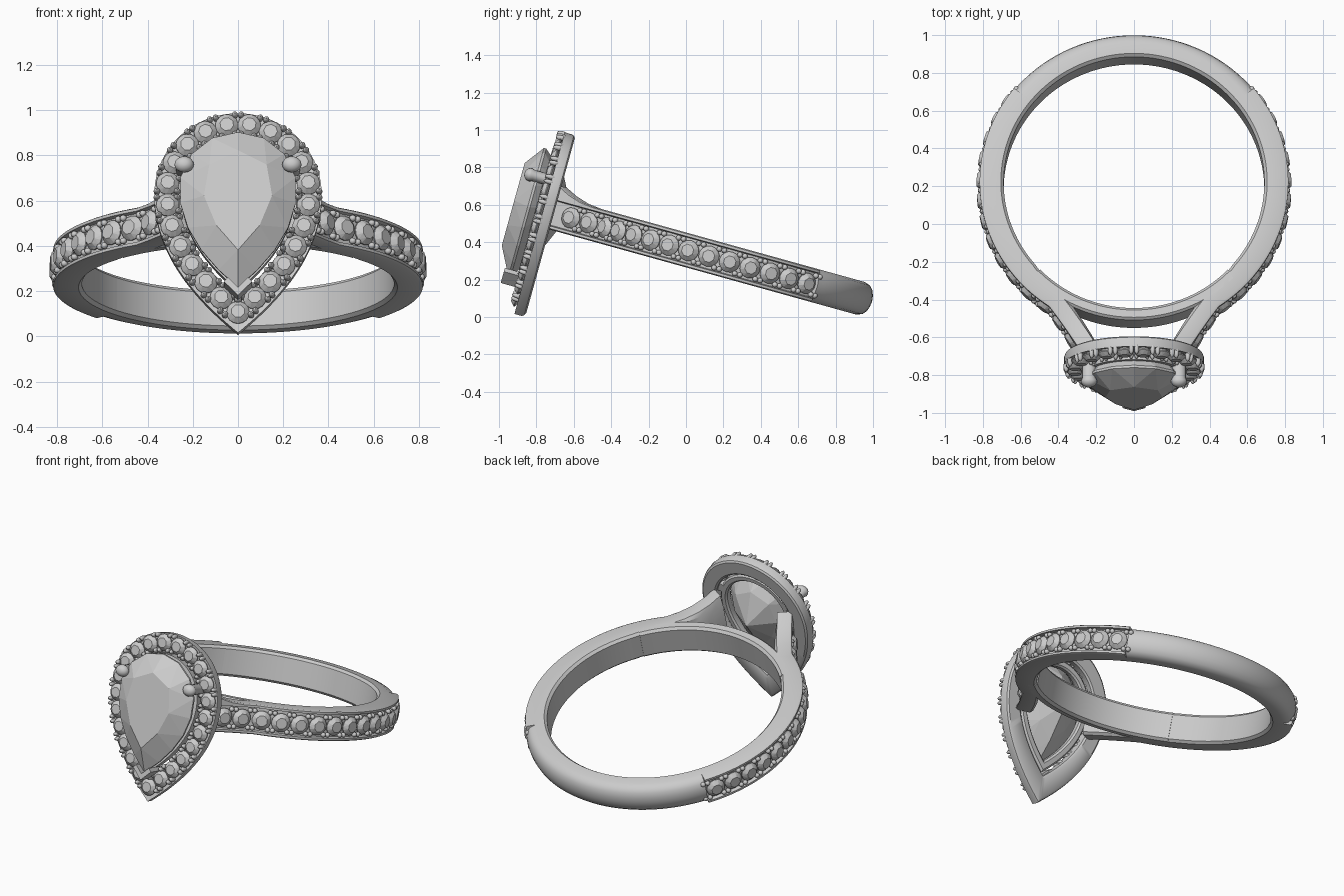
import bpy, bmesh
from math import sin, cos, pi, radians
from mathutils import Matrix, Vector

if "Cube" in bpy.data.objects:
    bpy.data.objects.remove(bpy.data.objects["Cube"])

# Everything is modelled with the ring flat in XY and the head facing -Y, then tilted
TILT = Matrix.Translation((0, 0.2, 0.303)) @ Matrix.Rotation(radians(-15.5), 4, 'X')
CZ = 0.062


def finish(name, bm, smooth=True):
    bmesh.ops.recalc_face_normals(bm, faces=bm.faces[:])
    bm.transform(TILT)
    me = bpy.data.meshes.new(name)
    bm.to_mesh(me)
    bm.free()
    if smooth:
        me.shade_smooth()
        me.set_sharp_from_angle(angle=radians(35))
    ob = bpy.data.objects.new(name, me)
    bpy.context.collection.objects.link(ob)
    return ob


def loft(bm, rings, closed=False):
    """Skin a list of equal-length closed rings; cap the ends when open."""
    vs = [[bm.verts.new(p) for p in r] for r in rings]
    n = len(vs[0])
    for i in range(len(vs) if closed else len(vs) - 1):
        a, b = vs[i], vs[(i + 1) % len(vs)]
        for k in range(n):
            bm.faces.new((a[k], a[(k + 1) % n], b[(k + 1) % n], b[k]))
    if not closed:
        bm.faces.new(vs[0])
        bm.faces.new(vs[-1])


def resample(pts, n):
    """n points at equal arc length along a closed loop, starting at pts[0]."""
    pts = pts + [pts[0]]
    acc = [0]
    for a, b in zip(pts, pts[1:]):
        acc.append(acc[-1] + (b - a).length)
    out, j = [], 0
    for i in range(n):
        s = acc[-1] * i / n
        while acc[j + 1] < s:
            j += 1
        f = (s - acc[j]) / (acc[j + 1] - acc[j])
        out.append(pts[j].lerp(pts[j + 1], f))
    return out


def pear(r, tip, y, n):
    """Pear outline: half circle on top, curved taper to the tip (start point)."""
    side = []
    for i in range(60):
        t = 1 - i / 60
        side.append(Vector((r * (1 - t ** 2.05), y, CZ - t * (CZ - tip))))
    top = [Vector((r * cos(a * pi / 60), y, CZ + r * sin(a * pi / 60))) for a in range(61)]
    left = [Vector((-p.x, y, p.z)) for p in reversed(side[1:])]
    return resample(side + top + left, n)


def inset(d, y, n):
    return pear(0.37 - d, -0.575 + 1.6 * d, y, n)


def hull_mesh(points):
    bm = bmesh.new()
    vs = [bm.verts.new(p) for p in points]
    bmesh.ops.convex_hull(bm, input=vs)
    bmesh.ops.dissolve_limit(bm, angle_limit=0.02, verts=bm.verts[:], edges=bm.edges[:])
    return bm


def circle(r, z, n, off=0.0):
    return [(r * cos(2 * pi * (i + off) / n), r * sin(2 * pi * (i + off) / n), z) for i in range(n)]


# Template for the small round stones, facing +Z, radius 1
tmp = hull_mesh(circle(0.6, 0.42, 8, 0.5) + circle(1, 0.0, 16) + circle(1, -0.1, 16) + [(0, 0, -0.75)])
stone = bpy.data.meshes.new("stone_template")
tmp.to_mesh(stone)
tmp.free()


def frame(pos, normal, tangent):
    n, t = normal.normalized(), tangent.normalized()
    b = n.cross(t)
    m = Matrix((t, b, n)).transposed().to_4x4()
    m.translation = pos
    return m


def add_stone(bm, m, r):
    old = len(bm.verts)
    bm.from_mesh(stone)
    bm.verts.ensure_lookup_table()
    bmesh.ops.transform(bm, matrix=m @ Matrix.Scale(r, 4), verts=bm.verts[old:])


def add_bead(bm, m, size):
    bmesh.ops.create_icosphere(bm, subdivisions=2, radius=1, matrix=m @ Matrix.Diagonal((*size, 1)))


# ---- Shank: outer path from one shoulder, round the back, to the other ----
PAVE_END = 129
half = [(0.285, -0.955), (0.318, -0.895), (0.36, -0.825), (0.405, -0.757)]
angles = [33.5 + 2.0 * i for i in range(48)] + [PAVE_END, PAVE_END + 0.2] + list(range(132, 180, 3))
half += [(0.825 * sin(radians(t)), -0.825 * cos(radians(t))) for t in angles]
right = [Vector((x, y, 0)) for x, y in half]
path = right + [Vector((0, 0.825, 0))] + [Vector((-p.x, p.y, 0)) for p in reversed(right)]
n_pave = 4 + 49

DOME = [(0, 0), (0.004, 0.03), (0.014, 0.058), (0.033, 0.079), (0.065, 0.09)]
CHANNEL = [(0.03, 0), (0.03, 0.066), (0.008, 0.071), (0.008, 0.084), (0.02, 0.09)]
rings = []
for i, p in enumerate(path):
    t = (path[min(i + 1, len(path) - 1)] - path[max(i - 1, 0)]).normalized()
    inward = Vector((-t.y, t.x, 0))
    e = min(i, len(path) - 1 - i)
    thick = 0.11 + 0.025 * min(1, max(0, (e - 4) / 8))
    flare = [0.06, 0.03, 0.008][e] if e < 3 else 0
    up = (CHANNEL if e < n_pave else DOME) + [(thick - 0.015, 0.09), (thick, 0.075)]
    sec = up + [(d, -z) for d, z in reversed(up[1:])]
    rings.append([p + inward * d + Vector((0, 0, z + (flare if z > 0.08 else 0))) for d, z in sec])
bm = bmesh.new()
loft(bm, rings)
finish("band_and_shoulders", bm)

# Thin inner arc passing behind the head
bm = bmesh.new()
rings = []
for i in range(41):
    a = radians(-46 + 92 * i / 40)
    prof = [(0.69, -0.075), (0.705, -0.09), (0.745, -0.09), (0.757, -0.078),
            (0.757, 0.078), (0.745, 0.09), (0.705, 0.09), (0.69, 0.075)]
    rings.append([(r * sin(a), -r * cos(a), z) for r, z in prof])
loft(bm, rings)
finish("front_inner_arc", bm)

# ---- Pave stones and beads along both sides ----
acc = [0]
for a, b in zip(right, right[1:]):
    acc.append(acc[-1] + (b - a).length)


def along(s):
    j = max(k for k in range(len(acc) - 1) if acc[k] <= s)
    d = (right[j + 1] - right[j]).normalized()
    return right[j] + d * (s - acc[j]), d


COUNT, START = 14, 0.06
step = (acc[n_pave] - START) / COUNT
stones, beads = bmesh.new(), bmesh.new()
for side in (1, -1):
    for i in range(2 * COUNT):
        p, d = along(START + step * (i + 1) / 2 - 0.004)
        out = Vector((d.y, -d.x, 0))
        p, d, out = (Vector((side * v.x, v.y, 0)) for v in (p, d, out))
        if i % 2 == 0:
            add_stone(stones, frame(p - out * 0.015, out, d), step * 0.48)
        else:
            for z in (-0.052, 0.052):
                for s in (-0.014, 0.014):
                    add_bead(beads, frame(p - out * 0.014 + d * s + Vector((0, 0, z)), out, d),
                             (0.015, 0.015, 0.016))
finish("band_stones", stones, False)
finish("band_beads", beads)

# ---- Halo plate, gallery rim ----
N = 120
for name, prof in (
        ("halo_plate", [(0, -1.0), (0, -0.96), (0.004, -0.948), (0.015, -0.94), (0.092, -0.94),
                        (0.103, -0.948), (0.103, -1.005), (0.09, -1.005), (0.085, -0.995), (0.015, -0.995)]),
        ("gallery_rim", [(0.115, -1.04), (0.12, -0.97), (0.13, -0.96), (0.155, -0.96),
                         (0.165, -0.97), (0.165, -1.0), (0.14, -1.04)])):
    bm = bmesh.new()
    loft(bm, [inset(d, y, N) for d, y in prof], closed=True)
    finish(name, bm)

# Halo stones with paired prongs on both edges; the first stone sits in the tip
H = 23
centre = inset(0.056, -1.015, 2 * H)
stones, prongs = bmesh.new(), bmesh.new()
FRONT = Vector((0, -1, 0))
for i, p in enumerate(centre):
    t = (centre[(i + 1) % (2 * H)] - centre[i - 1]).normalized()
    m = frame(p, FRONT, t)
    if i % 2 == 0:
        add_stone(stones, m, 0.051)
    else:
        for b in (-0.045, 0.045):
            for s in (-0.014, 0.014):
                add_bead(prongs, m @ Matrix.Translation((s, b, -0.006)), (0.013, 0.015, 0.032))
finish("halo_stones", stones, False)
finish("halo_prongs", prongs)

# ---- Centre stone: table, girdle, pavilion and culet ----
pts = pear(0.155, -0.24, -1.163, 8) + pear(0.26, -0.39, -1.085, 16) + pear(0.26, -0.39, -1.072, 16)
pts += pear(0.15, -0.19, -0.945, 8) + [Vector((0, -0.85, 0.03))]
finish("centre_stone", hull_mesh(pts), False)

# Two rounded claws holding the round end
bm = bmesh.new()
for sx in (1, -1):
    prof = [(0.036, -0.96), (0.036, -1.1)]
    prof += [(0.043 * cos(a * pi / 12), -1.115 - 0.035 * sin(a * pi / 12)) for a in range(6)]
    loft(bm, [[(sx * 0.238 + r * cos(k * pi / 8), y, 0.165 + 0.85 * r * sin(k * pi / 8))
               for k in range(16)] for r, y in prof])
finish("claws", bm)

# V-shaped claw at the pointed end
bm = bmesh.new()
vee = [(0, -0.435), (0.062, -0.372), (0.045, -0.352), (0, -0.397), (-0.045, -0.352), (-0.062, -0.372)]
loft(bm, [[(x, y, z) for x, z in vee] for y in (-0.97, -1.115)])
finish("tip_claw", bm)
bpy.data.meshes.remove(stone)
